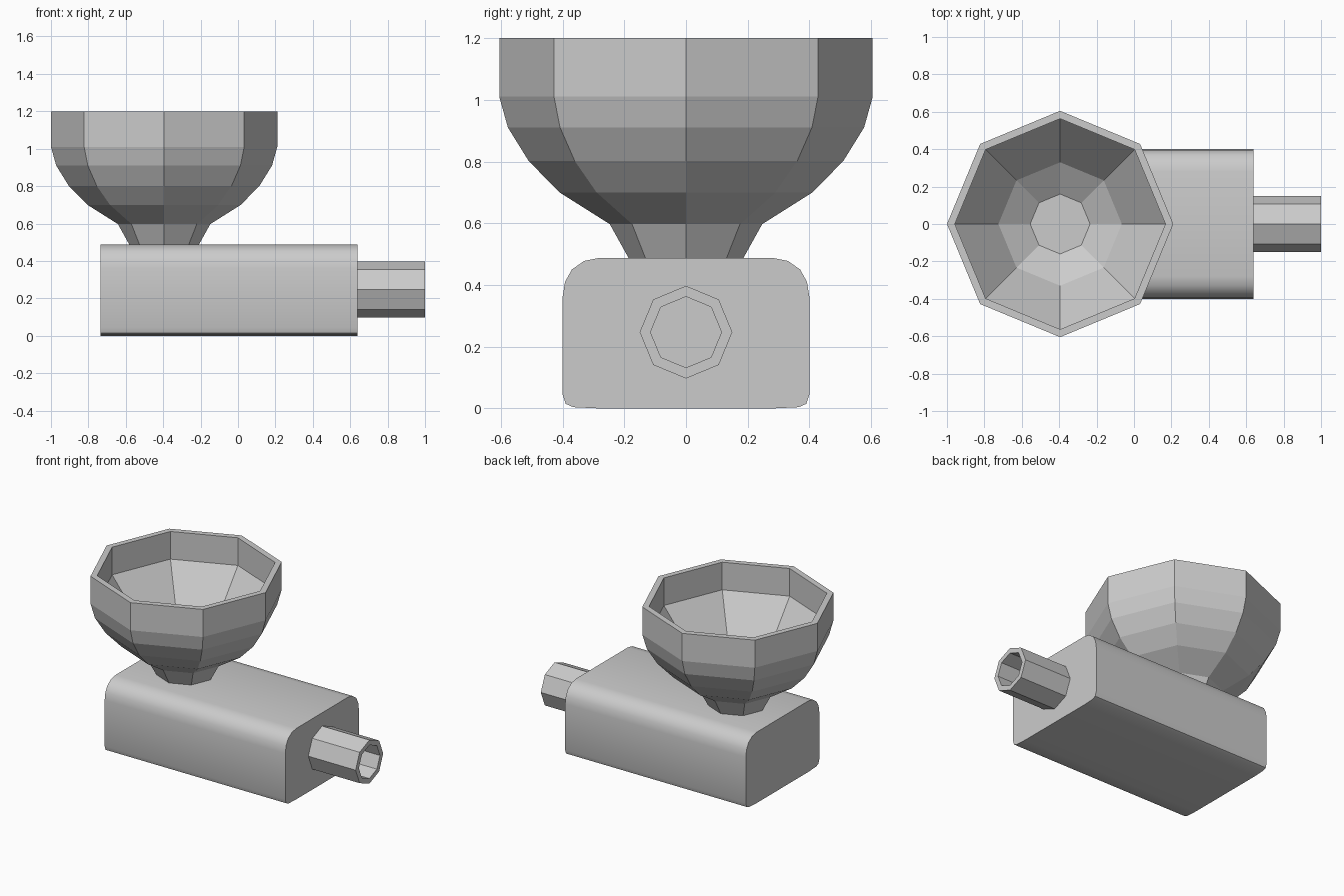
import bpy, bmesh, math
from mathutils import Matrix

if "Cube" in bpy.data.objects:
    bpy.data.objects.remove(bpy.data.objects["Cube"])


def make_object(name, bm):
    bmesh.ops.recalc_face_normals(bm, faces=bm.faces)
    mesh = bpy.data.meshes.new(name)
    bm.to_mesh(mesh)
    bm.free()
    obj = bpy.data.objects.new(name, mesh)
    bpy.context.collection.objects.link(obj)
    return obj


def lathe(name, profile, matrix, sides=8):
    """Stack (radius, height) rings into a closed, flat-faced solid."""
    bm = bmesh.new()
    rings = [[bm.verts.new((r * math.cos(math.tau * i / sides),
                            r * math.sin(math.tau * i / sides), h))
              for i in range(sides)] for r, h in profile]
    for a, b in zip(rings, rings[1:]):
        for i in range(sides):
            j = (i + 1) % sides
            bm.faces.new((a[i], a[j], b[j], b[i]))
    bm.faces.new(rings[0])
    bm.faces.new(rings[-1])
    bm.transform(matrix)
    return make_object(name, bm)


# Body: rounded cross-section (half, mirrored in y) extruded along x
half = [(0.28, 0.0), (0.365, 0.004), (0.39, 0.015), (0.4, 0.045),
        (0.4, 0.36), (0.392, 0.41), (0.37, 0.45), (0.33, 0.478), (0.28, 0.488)]
section = half + [(-y, z) for y, z in reversed(half)]
bm = bmesh.new()
end = bm.faces.new([bm.verts.new((-0.735, y, z)) for y, z in section])
extruded = bmesh.ops.extrude_face_region(bm, geom=[end], use_keep_orig=True)
bmesh.ops.translate(bm, vec=(1.375, 0, 0),
                    verts=[v for v in extruded["geom"] if isinstance(v, bmesh.types.BMVert)])
body = make_object("body", bm)
bpy.context.view_layer.objects.active = body
body.select_set(True)
bpy.ops.object.shade_smooth_by_angle(angle=math.radians(40))

# Bowl: neck and outer wall upwards, then the inner wall down to the floor
lathe("bowl",
      [(0.182, 0.48), (0.247, 0.597), (0.41, 0.7), (0.51, 0.802), (0.577, 0.91),
       (0.605, 1.01), (0.605, 1.2), (0.563, 1.2), (0.563, 1.01), (0.33, 0.71), (0.16, 0.6)],
      Matrix.Translation((-0.395, 0, 0)))

# Spout: hollow octagonal tube pointing along +x
lathe("spout",
      [(0.15, 0.63), (0.15, 1.0), (0.115, 1.0), (0.115, 0.645)],
      Matrix.Translation((0, 0, 0.247)) @ Matrix.Rotation(math.pi / 2, 4, 'Y'))
